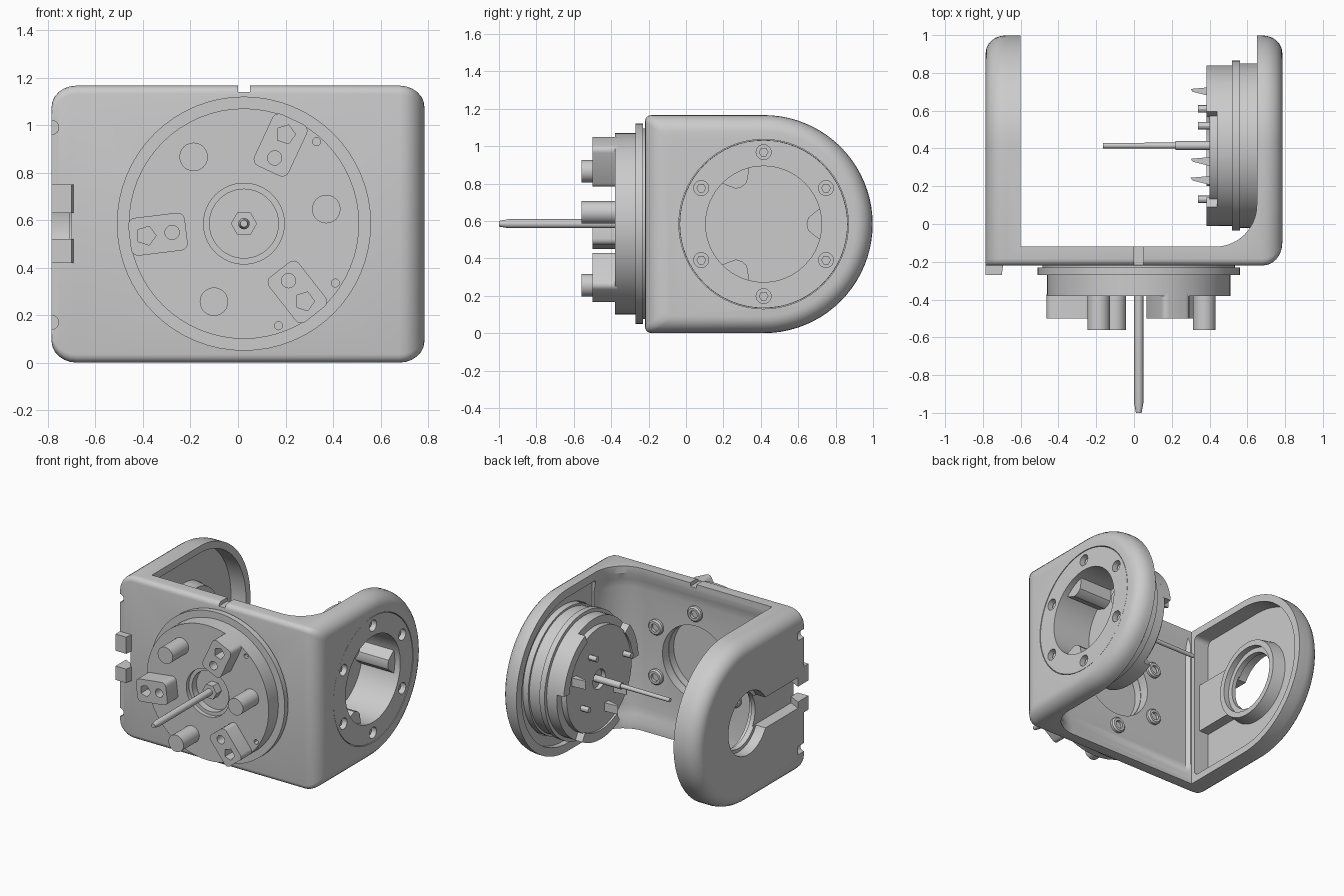
import bpy, bmesh
from math import sin, cos, pi, radians

cube = bpy.data.objects.get("Cube")
if cube:
    bpy.data.objects.remove(cube, do_unlink=True)

grey = bpy.data.materials.new("plain_grey")
grey.use_nodes = True
grey.diffuse_color = (0.6, 0.6, 0.6, 1)
grey.node_tree.nodes["Principled BSDF"].inputs["Base Color"].default_value = (0.6, 0.6, 0.6, 1)


def place(axis, d, u, v):
    return {"x": (d, u, v), "y": (u, d, v), "z": (u, v, d)}[axis]


def loft(name, rings):
    """Closed solid through equal-sized rings, capped at both ends."""
    bm = bmesh.new()
    rows = [[bm.verts.new(p) for p in ring] for ring in rings]
    n = len(rows[0])
    for a, b in zip(rows, rows[1:]):
        for i in range(n):
            j = (i + 1) % n
            bm.faces.new((a[i], a[j], b[j], b[i]))
    bm.faces.new(rows[0])
    bm.faces.new(rows[-1])
    bmesh.ops.recalc_face_normals(bm, faces=bm.faces)
    mesh = bpy.data.meshes.new(name)
    bm.to_mesh(mesh)
    bm.free()
    mesh.materials.append(grey)
    ob = bpy.data.objects.new(name, mesh)
    bpy.context.collection.objects.link(ob)
    return ob


def turned(name, axis, centre, profile, n=48):
    """Turned part: profile lists (distance along axis, radius)."""
    cu, cv = centre
    return loft(name, [[place(axis, d, cu + r * cos(2 * pi * i / n), cv + r * sin(2 * pi * i / n))
                        for i in range(n)] for d, r in profile])


def prism(name, axis, outline, a, b):
    return loft(name, [[place(axis, d, u, v) for u, v in outline] for d in (a, b)])


def box(name, x0, x1, y0, y1, z0, z1):
    return prism(name, "z", [(x0, y0), (x1, y0), (x1, y1), (x0, y1)], z0, z1)


def combine(target, other, operation="DIFFERENCE"):
    mod = target.modifiers.new("boolean", "BOOLEAN")
    mod.operation, mod.solver, mod.object = operation, "EXACT", other
    bpy.context.view_layer.update()
    deps = bpy.context.evaluated_depsgraph_get()
    mesh = bpy.data.meshes.new_from_object(target.evaluated_get(deps))
    target.modifiers.clear()
    target.data = mesh
    bpy.data.objects.remove(other, do_unlink=True)


def arc(cu, cv, r, start, end, n):
    angles = [radians(start + (end - start) * i / n) for i in range(n + 1)]
    return [(cu + r * cos(t), cv + r * sin(t)) for t in angles]


def polar(centre, r, deg):
    return centre[0] + r * cos(radians(deg)), centre[1] + r * sin(radians(deg))


CY, CZ, R = 0.415, 0.583, 0.583
SIDE = (CY, CZ)
FRONT = (0.025, 0.585)


def arm_outline(front, inset, corner=0.035):
    """Square at the front, half round at the back."""
    r, f = R - inset, front + corner
    return (arc(CY, CZ, r, -90, 90, 40)
            + arc(f, CZ + r - corner, corner, 90, 180, 4)
            + arc(f, CZ - r + corner, corner, 180, 270, 4))


# U-shaped bracket: rounded outer edges, right front corner left square
W = 0.785
steps = [(0.105 * (1 - cos(t * pi / 12)), 0.09 * (1 - sin(t * pi / 12))) for t in range(7)]
sections = ([(-W + dx, -0.22, ins) for dx, ins in steps]
            + [(W - dx, -0.22 + 1.3 * ins, ins) for dx, ins in reversed(steps)])
bracket = loft("bracket", [[(x, y, z) for y, z in arm_outline(f, ins)] for x, f, ins in sections])
gap = [(-0.6, 2), (-0.6, -0.12)] + arc(0.43, 0.1, 0.22, -90, 0, 10) + [(0.65, 2)]
combine(bracket, prism("gap", "z", gap, -1, 2))

# Hollows inside both arms and a shallow dished front plate
combine(bracket, prism("right_hollow", "x", arm_outline(-0.09, 0.05), -0.72, -0.5))
combine(bracket, prism("left_hollow", "x", arm_outline(0.08, 0.06), 0.5, 0.69))


def dish(depth):
    return ([(-0.59, 0.3), (-0.59, -0.12), (-0.57, -0.12 - depth)]
            + arc(0.43, 0.1, 0.22 + depth, -90, 0, 10) + [(0.6, 0.3)])


combine(bracket, loft("front_dish", [[(x, y, z) for x, y in dish(d)] for z, d in (
    (0.04, -0.004), (0.1, 0.018), (0.16, 0.027), (1.006, 0.027), (1.066, 0.018), (1.126, -0.004))]))

# Bearing boss and cable channel in the right arm
combine(bracket, turned("boss", "x", SIDE, [(-0.75, 0.295), (-0.63, 0.275)]), "UNION")
combine(bracket, box("channel_wall", -0.75, -0.645, -0.11, 0.3, 0.41, 0.76), "UNION")
combine(bracket, turned("bearing_hole", "x", SIDE, [
    (-0.9, 0.225), (-0.71, 0.225), (-0.71, 0.2), (-0.67, 0.2), (-0.67, 0.235), (-0.5, 0.235)]))
combine(bracket, box("channel", -0.9, -0.70, -0.4, 0.4, 0.475, 0.695))

# Motor openings, top notch and edge scallops
combine(bracket, turned("side_opening", "x", SIDE, [(0.5, 0.453), (0.9, 0.453)], 64))
combine(bracket, turned("front_opening", "y", FRONT, [(-0.4, 0.265), (0, 0.265)], 64))
combine(bracket, box("top_notch", 0, 0.05, -0.4, 0, 1.14, 1.3))
for z in (0.17, 0.99):
    combine(bracket, turned("scallop", "y", (-0.785, z), [(-0.4, 0.03), (-0.15, 0.03)], 16))

# Cable clips at the front edge
for i, (z0, z1) in enumerate(((0.42, 0.52), (0.63, 0.75))):
    prism(f"cable_clip_{i + 1}", "z",
          [(-0.785, -0.27), (-0.70, -0.27), (-0.69, -0.2), (-0.785, -0.15)], z0, z1)

# Front motor
front_motor = turned("front_motor", "y", FRONT, [
    (-0.30, 0.145), (-0.35, 0.145), (-0.35, 0.17), (-0.38, 0.17), (-0.38, 0.485), (-0.27, 0.485),
    (-0.27, 0.535), (-0.23, 0.535), (-0.23, 0.51), (-0.215, 0.51), (-0.215, 0.262), (-0.27, 0.262)], 64)
for u, v in ((0.33, 0.93), (0.41, 0.335), (0.17, 0.155)):
    combine(front_motor, turned("screw_hole", "y", (u, v), [(-0.5, 0.017), (-0.34, 0.017)], 12))
turned("front_hub", "y", FRONT, [(-0.29, 0.055), (-0.36, 0.055)], 6)
turned("front_shaft", "y", FRONT, [(-0.29, 0.024), (-0.95, 0.024), (-1, 0.015)], 16)

# Socket blocks and posts on the front motor
for i, deg in enumerate((65, 187, 308)):
    a = radians(deg)
    c = polar(FRONT, 0.365, deg)

    def turn(p, c=c, a=a):
        return c[0] + p[0] * cos(a) - p[1] * sin(a), c[1] + p[0] * sin(a) + p[1] * cos(a)

    hl, hw, r = 0.12, 0.08, 0.03
    shape = [p for su, sv, s in ((1, 1, 0), (-1, 1, 90), (-1, -1, 180), (1, -1, 270))
             for p in arc(su * (hl - r), sv * (hw - r), r, s, s + 90, 4)]
    block = prism(f"socket_block_{i + 1}", "y", [turn(p) for p in shape], -0.37, -0.5)
    combine(block, turned("round_socket", "y", turn((-0.06, 0)), [(-0.6, 0.03), (-0.42, 0.03)], 20))
    combine(block, turned("angled_socket", "y", turn((0.05, 0)), [(-0.6, 0.042), (-0.42, 0.042)], 5))
    turned(f"post_{i + 1}", "y", polar(FRONT, 0.352, deg + 62), [(-0.37, 0.06), (-0.56, 0.06)], 24)

# Bolts on the inner side of the front plate
for k in range(6):
    turned(f"plate_bolt_{k + 1}", "y", polar(FRONT, 0.358, 30 + 60 * k),
           [(-0.16, 0.055), (-0.13, 0.055), (-0.12, 0.045), (-0.12, 0.028), (-0.14, 0.028)], 18)

# Side motor, an open cup seen through the left arm
side_motor = turned("side_motor", "x", SIDE, [
    (0.43, 0.07), (0.40, 0.07), (0.40, 0.37), (0.44, 0.37), (0.44, 0.425), (0.52, 0.425),
    (0.52, 0.45), (0.56, 0.45), (0.56, 0.435), (0.65, 0.435), (0.65, 0.449), (0.783, 0.449),
    (0.783, 0.31), (0.48, 0.31)], 64)
for k in range(6):
    c = polar(SIDE, 0.385, 30 + 60 * k)
    combine(side_motor, turned("bolt_hole", "x", c, [(0.70, 0.04), (0.9, 0.04)], 20))
    turned(f"side_bolt_{k + 1}", "x", c, [(0.69, 0.026), (0.755, 0.026)], 6)
for k in range(3):
    lug = [polar(SIDE, r, 120 * k + s) for r, s in ((0.34, -17), (0.34, 17), (0.29, 14), (0.24, 8),
                                                    (0.23, 0), (0.24, -8), (0.29, -14))]
    prism(f"inner_lug_{k + 1}", "x", lug, 0.47, 0.74)

# Raised rim sectors, shaft and pins on the inner side
for i, (s, e) in enumerate(((5, 65), (140, 178), (240, 300))):
    outline = arc(CY, CZ, 0.425, s, e, 12) + arc(CY, CZ, 0.36, e, s, 12)
    prism(f"rim_sector_{i + 1}", "x", outline, 0.45, 0.385)
turned("side_shaft", "x", SIDE, [(0.44, 0.024), (0.22, 0.024), (0.22, 0.016), (-0.165, 0.014)], 16)
for i, (y, z) in enumerate(((0.61, 0.45), (0.52, 0.78), (0.13, 0.66))):
    turned(f"contact_pin_{i + 1}", "x", (y, z), [(0.41, 0.02), (0.34, 0.02)], 12)
for i, (y, z) in enumerate(((0.70, 0.68), (0.33, 0.36), (0.23, 0.46))):
    prism(f"wedge_pin_{i + 1}", "z",
          [(0.41, y - 0.025), (0.41, y + 0.025), (0.30, y + 0.015), (0.31, y)], z - 0.03, z + 0.03)

# Smooth curved faces, keep edges sharp
bpy.ops.object.select_all(action="DESELECT")
for ob in bpy.context.collection.objects:
    if ob.type == "MESH":
        ob.select_set(True)
        bpy.context.view_layer.objects.active = ob
bpy.ops.object.shade_smooth_by_angle(angle=radians(30))
